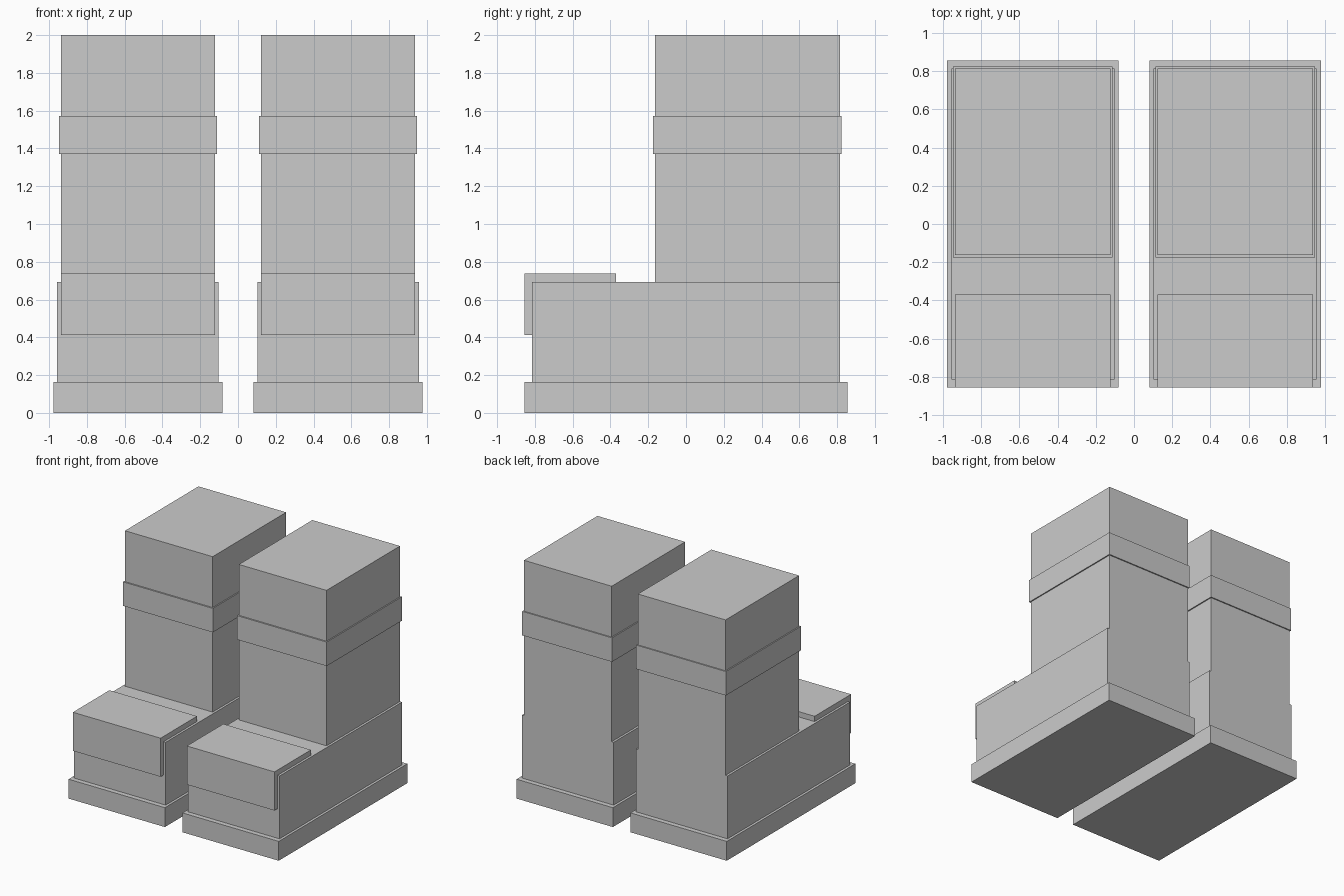
import bpy

if "Cube" in bpy.data.objects:
    bpy.data.objects.remove(bpy.data.objects["Cube"])

BOOT_X = 0.53  # distance of each boot's centre from the middle

# part name: half width, (y min, y max), (z min, z max)
PARTS = {
    "sole": (0.448, (-0.855, 0.855), (0.0, 0.163)),
    "foot": (0.427, (-0.814, 0.814), (0.163, 0.692)),
    "toe_cap": (0.408, (-0.855, -0.37), (0.412, 0.737)),
    "shaft": (0.408, (-0.163, 0.814), (0.692, 2.0)),
    "cuff_band": (0.418, (-0.175, 0.824), (1.37, 1.572)),
}


def add_box(name, cx, half_width, y, z):
    bpy.ops.mesh.primitive_cube_add(
        size=1, location=(cx, (y[0] + y[1]) / 2, (z[0] + z[1]) / 2))
    box = bpy.context.object
    box.name = name
    box.scale = (2 * half_width, y[1] - y[0], z[1] - z[0])
    bpy.ops.object.transform_apply(location=False, rotation=False, scale=True)
    return box


# Matching pair of blocky boots
for side, sign in (("left", -1), ("right", 1)):
    for part, (half_width, y, z) in PARTS.items():
        add_box(f"{side}_{part}", sign * BOOT_X, half_width, y, z)
